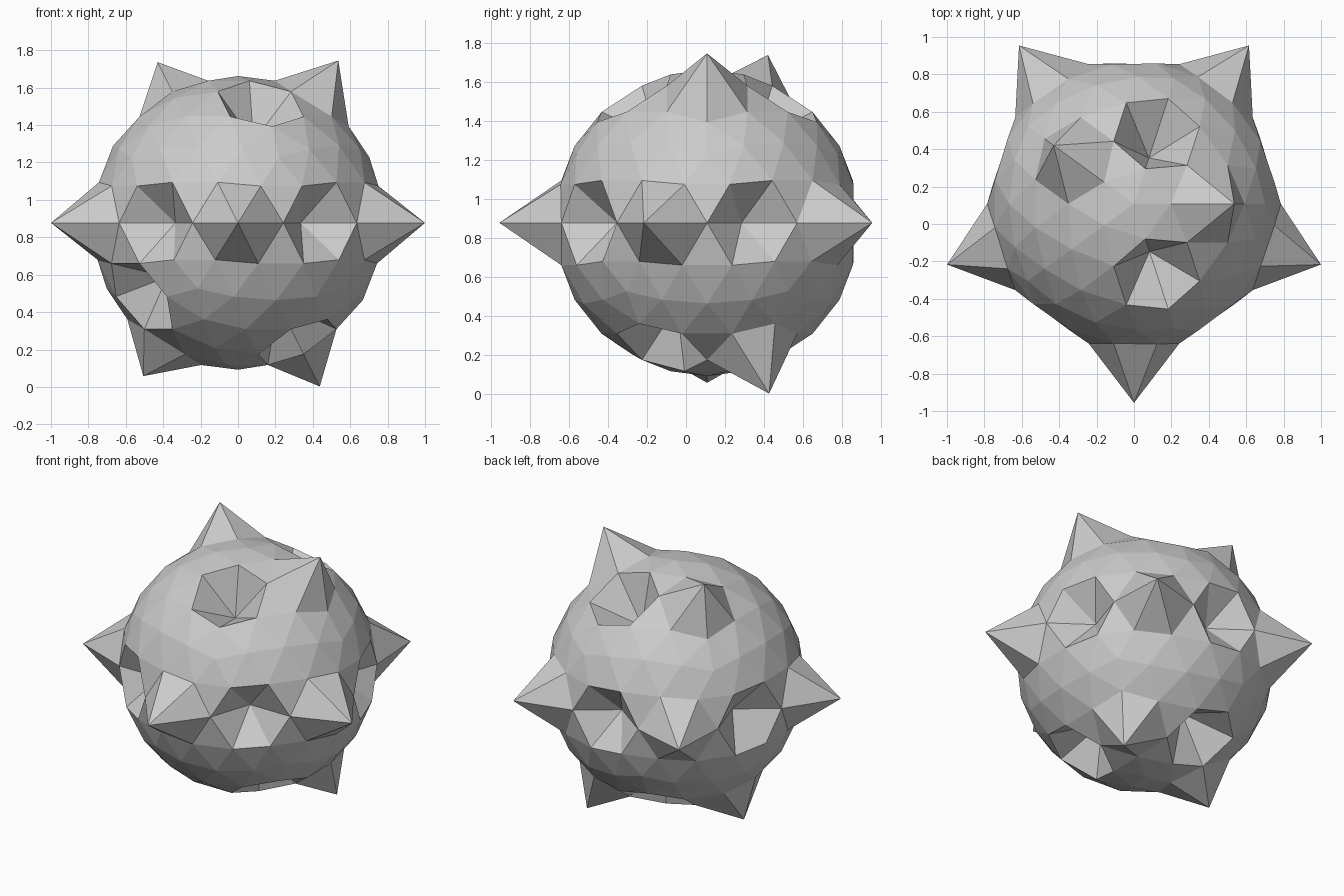
import bpy, bmesh
from math import radians, sin, cos
from mathutils import Vector

if "Cube" in bpy.data.objects:
    bpy.data.objects.remove(bpy.data.objects["Cube"])

R = 0.785
CENTRE = Vector((0, 0.108, 0.877))

# (latitude, azimuth, new radius): beyond R makes a spike, below R makes a crater
bumps = []
# Equator: alternating spikes and craters
for az, r in ((-90, 1.064), (-18, 1.051), (54, 1.046), (126, 1.046), (198, 1.051)):
    bumps.append((0, az, r))
    bumps.append((0, az + 36, 0.57))
# Upper ring
bumps += [(58.28, 0, 1.02), (58.28, 144, 1.01), (58.28, 72, 0.49), (58.28, 288, 0.51)]
# Lower ring
bumps += [(-58.28, 36, 1.028), (-58.28, 180, 0.963), (-58.28, 108, 0.5), (-58.28, 324, 0.5)]
# Single crater low on the front left
bumps += [(-31.72, 216, 0.55)]

bm = bmesh.new()
bmesh.ops.create_icosphere(bm, subdivisions=3, radius=R)
base = [(v, v.co.normalized()) for v in bm.verts]
for lat, az, r in bumps:
    a, b = radians(lat), radians(az)
    d = Vector((cos(a) * cos(b), cos(a) * sin(b), sin(a)))
    v, n = max(base, key=lambda p: p[1].dot(d))
    v.co = n * r
bmesh.ops.translate(bm, verts=bm.verts, vec=CENTRE)

mesh = bpy.data.meshes.new("spiked_ball")
bm.to_mesh(mesh)
bm.free()
obj = bpy.data.objects.new("spiked_ball", mesh)
bpy.context.collection.objects.link(obj)
